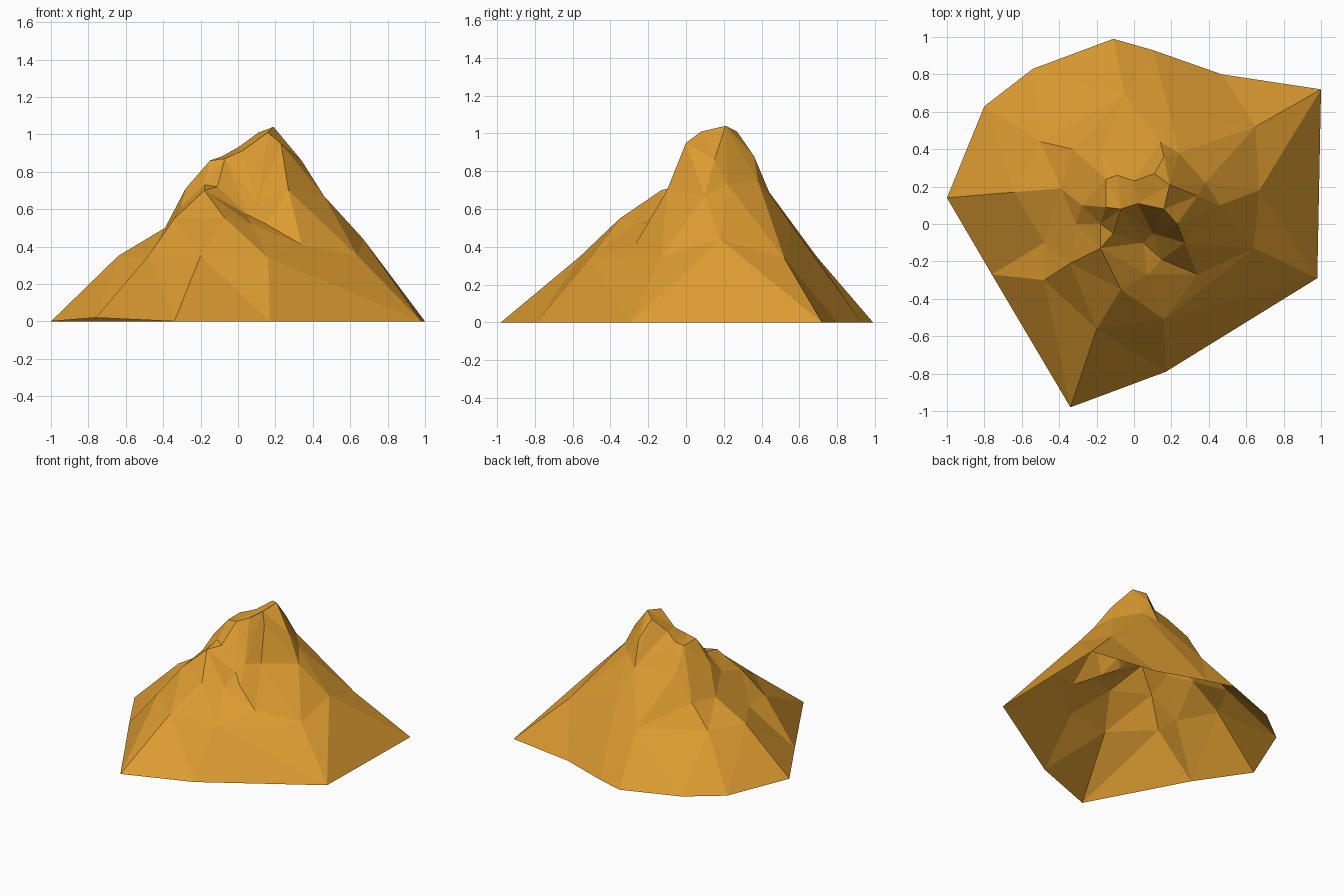
import bpy
import bmesh
from mathutils import Vector
from mathutils.geometry import delaunay_2d_cdt

if "Cube" in bpy.data.objects:
    bpy.data.objects.remove(bpy.data.objects["Cube"], do_unlink=True)


def make_material(name, colour):
    material = bpy.data.materials.new(name)
    material.use_nodes = True
    material.diffuse_color = colour
    shader = material.node_tree.nodes["Principled BSDF"]
    shader.inputs["Base Color"].default_value = colour
    shader.inputs["Roughness"].default_value = 0.9
    return material


def build_terrain(name, rings, ridges, loose_points, material):
    """Triangulate a height surface whose creases follow the given lines."""
    points, creases = [], []

    def index_of(point):
        if point not in points:
            points.append(point)
        return points.index(point)

    for ring in rings:
        ridges = ridges + [ring + ring[:1]]
    for line in ridges:
        indices = [index_of(point) for point in line]
        creases += list(zip(indices, indices[1:]))
    for point in loose_points:
        index_of(point)

    # Coordinates are hundredths of a unit
    solid = [Vector(point) / 100 for point in points]
    flat = [point.to_2d() for point in solid]
    result = delaunay_2d_cdt(flat, creases, [], 1, 0.0001)
    positions, faces, sources = result[0], result[2], result[3]

    bm = bmesh.new()
    verts = []
    for position, source in zip(positions, sources):
        if source:
            verts.append(bm.verts.new(solid[source[0]]))
        else:
            # A crossing of two creases takes the height of its nearest point
            nearest = min(solid, key=lambda p: (p.to_2d() - position).length)
            verts.append(bm.verts.new((position.x, position.y, nearest.z)))
    for face in faces:
        bm.faces.new([verts[i] for i in face])
    for face in bm.faces:
        face.normal_update()
        if face.normal.z < 0:
            face.normal_flip()
        face.smooth = False

    mesh = bpy.data.meshes.new(name)
    bm.to_mesh(mesh)
    bm.free()
    mesh.materials.append(material)
    terrain = bpy.data.objects.new(name, mesh)
    bpy.context.collection.objects.link(terrain)
    return terrain


# Outline on the ground
foot = [(-100, 14, 0), (-80, 63, 0), (-54, 83, 0), (-11, 99, 0), (10, 93, 0),
        (47, 80, 0), (100, 72, 0), (98, -29, 0), (17, -79, 0), (-34, -98, 0),
        (-76, -27, 2)]

# Break in slope about a third of the way up
shoulder = [(-64, 17, 35), (-50, 44, 36), (-5, 69, 35), (20, 56, 51),
            (65, 52, 34), (67, 18, 44), (64, -13, 35), (16, -51, 34),
            (-20, -56, 35), (-48, -30, 35), (-48, -10, 34)]
west, north_west, north, north_east, east_back, east, east_front = shoulder[:7]
south_east, south, south_west, hollow = shoulder[7:]

# Rim of the summit, running from the low west end round to the peak
summit = [(-15, 9, 86), (-15, 24, 86), (-9, 26, 88), (0, 23, 93), (11, 27, 101),
          (19, 21, 104), (16, 8, 101), (2, 11, 91), (-7, 8, 87)]
saddle, back_rim, peak, brow, notch, cleft = (summit[i] for i in (2, 4, 5, 6, 7, 8))

# Spurs and gullies
west_spur = [hollow, (-39, 19, 50), (-33, 40, 52), north_west]
south_spur = [south_west, (-34, -21, 55), (-18, -13, 70), (-7, -35, 55), south]
gully = [cleft, (-11, -5, 72), (5, -10, 57), (7, -27, 52)]
buttress = [notch, (10, -5, 63), (15, -19, 52), (34, -27, 41), (27, -10, 70),
            (23, 0, 95), brow]
east_ridge = [peak, (34, 15, 86), (46, 10, 67), east]
back_ridge = [back_rim, (16, 36, 88), (14, 44, 69), north_east]
back_gully = [peak, (24, 38, 75), (38, 22, 73)]
back_spur = [saddle, (-18, 38, 71)]
west_knolls = [(-18, 0, 73), (-31, 0, 61), (-28, 10, 71)]

rock = make_material("ochre rock", (0.72, 0.33, 0.03, 1))
build_terrain("mountain", [foot, shoulder, summit],
              [west_spur, south_spur, gully, buttress, east_ridge,
               back_ridge, back_gully, back_spur], west_knolls, rock)
